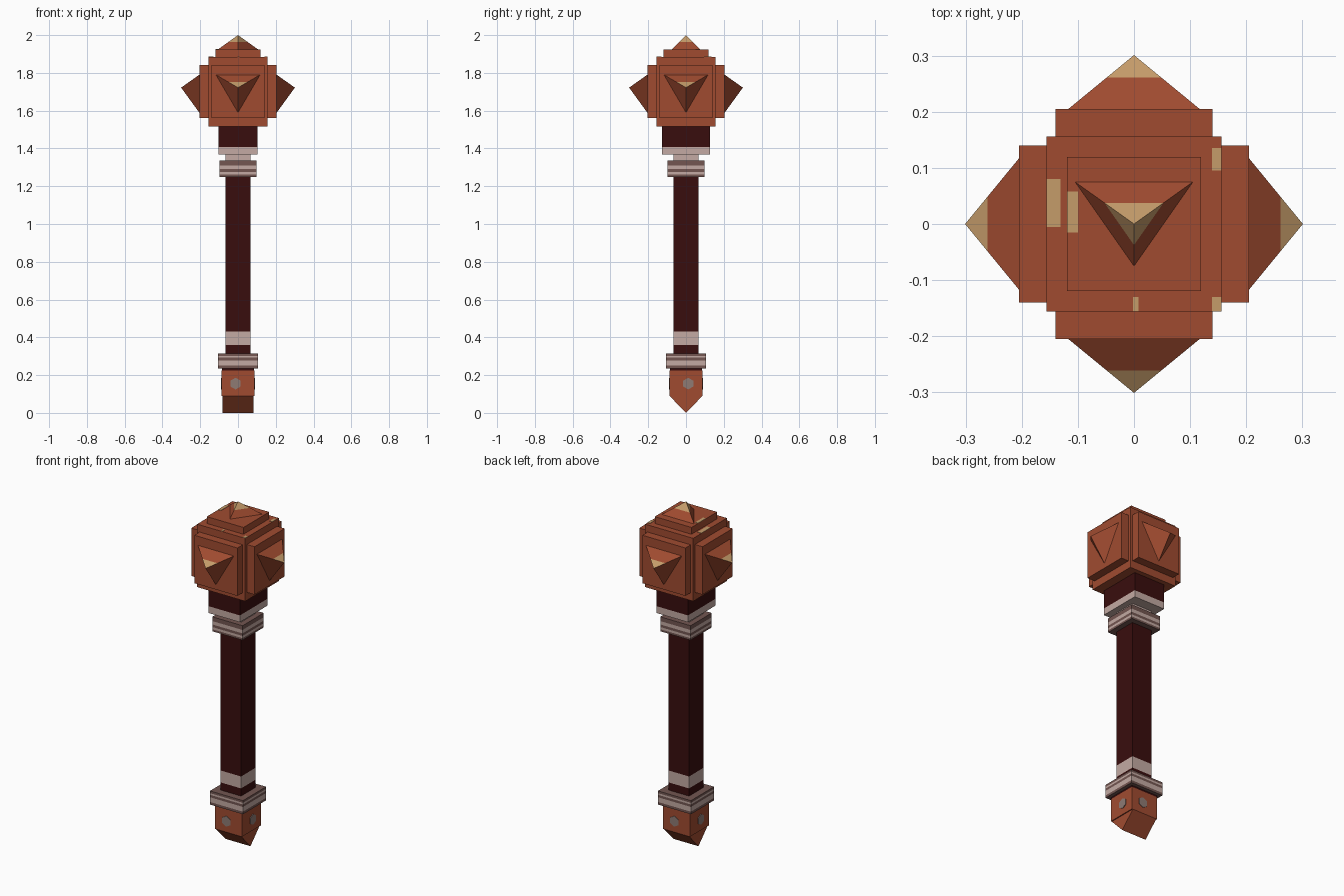
import bpy, bmesh, math
from mathutils import Vector, Matrix

if "Cube" in bpy.data.objects:
    bpy.data.objects.remove(bpy.data.objects["Cube"])


def material(name, rgb):
    m = bpy.data.materials.new(name)
    lin = [((c / 255 + 0.055) / 1.055) ** 2.4 if c > 10 else c / 255 / 12.92 for c in rgb]
    m.diffuse_color = (*lin, 1)
    m.use_nodes = True
    m.node_tree.nodes["Principled BSDF"].inputs["Base Color"].default_value = m.diffuse_color
    return m


RUST = material("rust", (160, 75, 48))
TAN = material("worn tan", (197, 156, 106))
MAROON = material("dark maroon", (57, 13, 13))
PALE = material("pale metal", (195, 170, 163))
MAUVE = material("dull mauve metal", (115, 86, 81))
GREY = material("bolt grey", (142, 123, 116))


def finish(bm, name, mats, turn=0.0):
    """Turn a bmesh into an object, optionally rotated about the z axis."""
    bmesh.ops.recalc_face_normals(bm, faces=bm.faces[:])
    bm.transform(Matrix.Rotation(turn, 4, 'Z'))
    mesh = bpy.data.meshes.new(name)
    bm.to_mesh(mesh)
    bm.free()
    for m in mats:
        mesh.materials.append(m)
    ob = bpy.data.objects.new(name, mesh)
    bpy.context.collection.objects.link(ob)
    return ob


def column(name, hx, hy, z0, layers):
    """Square column made of stacked colour layers: (top height, material)."""
    bm = bmesh.new()
    mats = list(dict.fromkeys(m for _, m in layers))
    corners = [(-hx, -hy), (hx, -hy), (hx, hy), (-hx, hy)]
    low = [bm.verts.new((x, y, z0)) for x, y in corners]
    bm.faces.new(low[::-1]).material_index = mats.index(layers[0][1])
    for z, m in layers:
        top = [bm.verts.new((x, y, z)) for x, y in corners]
        for i in range(4):
            j = (i + 1) % 4
            bm.faces.new((low[i], low[j], top[j], top[i])).material_index = mats.index(m)
        low = top
    bm.faces.new(low).material_index = mats.index(layers[-1][1])
    return finish(bm, name, mats)


def box(name, lo, hi, mat, turn=0.0):
    bm = bmesh.new()
    bmesh.ops.create_cube(bm, size=1)
    lo, hi = Vector(lo), Vector(hi)
    for v in bm.verts:
        v.co = (lo + hi) / 2 + v.co * (hi - lo)
    return finish(bm, name, [mat], turn)


def spike(name, base, tip, t, tan_sides, turn=0.0):
    """Three-sided spike, cut at fraction t; the chosen sides have tan ends."""
    bm = bmesh.new()
    low = [bm.verts.new(p) for p in base]
    mid = [bm.verts.new(Vector(p).lerp(Vector(tip), t)) for p in base]
    apex = bm.verts.new(tip)
    bm.faces.new(low[::-1])
    for i in range(3):
        j = (i + 1) % 3
        bm.faces.new((low[i], low[j], mid[j], mid[i]))
        bm.faces.new((mid[i], mid[j], apex)).material_index = int(i in tan_sides)
    return finish(bm, name, [RUST, TAN], turn)


# Head core and top plate
box("head_core", (-.156, -.156, 1.516), (.156, .156, 1.885), RUST)
box("head_top_plate", (-.119, -.119, 1.885), (.119, .119, 1.925), RUST)

# Raised panel and spike on each side of the head
for k, side in enumerate(("front", "right", "back", "left")):
    a = k * math.pi / 2
    box(f"{side}_panel", (-.14, -.205, 1.562), (.14, -.156, 1.843), RUST, a)
    spike(f"{side}_spike",
          [(-.117, -.205, 1.79), (.117, -.205, 1.79), (0, -.205, 1.59)],
          (0, -.301, 1.722), .58, {0}, a)
spike("top_spike", [(-.105, .075, 1.925), (.105, .075, 1.925), (0, -.075, 1.925)],
      (0, 0, 2), .5, {0, 1, 2})

# Worn patches on the upper surfaces of the head
for i, (x0, y0, x1, y1, z) in enumerate([
        (-.156, -.005, -.131, .08, 1.885), (.139, .095, .156, .135, 1.885),
        (.139, -.156, .156, -.13, 1.885), (-.119, -.015, -.1, .058, 1.925),
        (-.002, -.156, .008, -.13, 1.885)]):
    box(f"worn_patch_{i}", (x0, y0, z), (x1, y1, z + .002), TAN)

# Neck, collar and upper ring
column("neck", .102, .128, 1.368, [(1.408, PALE), (1.516, MAROON)])
column("neck_joint", .066, .066, 1.335, [(1.368, PALE)])
column("upper_ring", .098, .098, 1.25,
       [(1.262, MAUVE), (1.275, PALE), (1.29, MAUVE), (1.31, PALE), (1.335, MAUVE)])

# Shaft with a pale band near the bottom
column("shaft", .066, .066, .315, [(.36, MAROON), (.43, PALE), (1.25, MAROON)])

# Lower ring and the thin dark spacer beneath it
column("lower_ring", .107, .107, .235,
       [(.25, MAUVE), (.278, PALE), (.292, MAUVE), (.302, PALE), (.315, MAUVE)])
column("spacer", .086, .086, .225, [(.235, MAROON)])

# Pommel block with a wedge running along x
box("pommel", (-.087, -.087, .09), (.087, .087, .225), RUST)
bm = bmesh.new()
ends = [[bm.verts.new((x, y, z)) for y, z in ((-.087, .09), (.087, .09), (0, 0))]
        for x in (-.081, .081)]
for e in ends:
    bm.faces.new(e)
for i in range(3):
    j = (i + 1) % 3
    bm.faces.new((ends[0][i], ends[0][j], ends[1][j], ends[1][i]))
finish(bm, "pommel_wedge", [RUST])

# Flat hexagonal bolt on each pommel face
for k, (side, shift) in enumerate((("front", -.013), ("right", .012),
                                   ("back", -.013), ("left", .012))):
    bm = bmesh.new()
    bmesh.ops.create_cone(bm, cap_ends=True, segments=6, radius1=.031, radius2=.031, depth=.006)
    bm.transform(Matrix.Translation((shift, -.088, .155)) @ Matrix.Rotation(math.pi / 2, 4, 'X'))
    finish(bm, f"{side}_bolt", [GREY], k * math.pi / 2)
